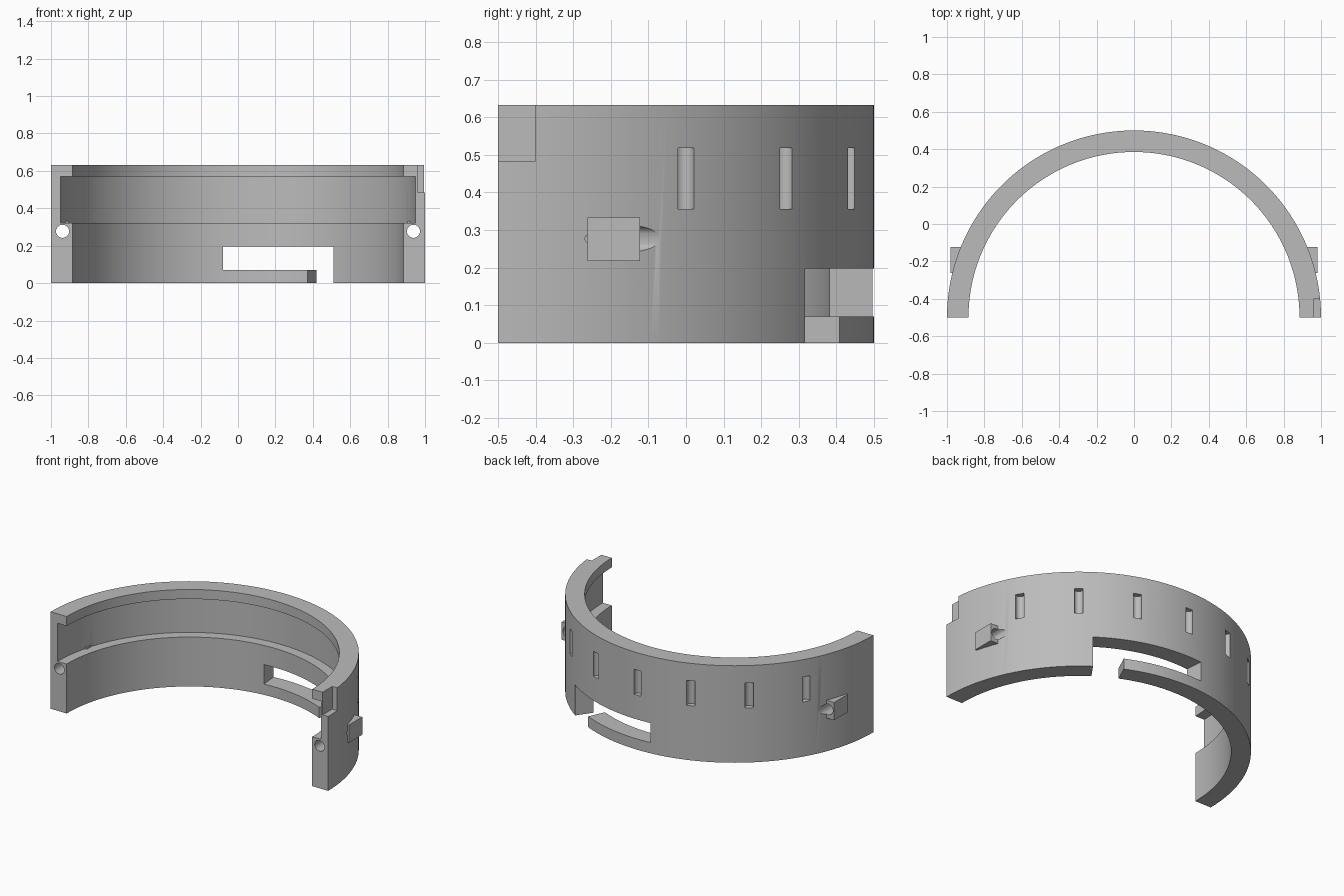
import bpy
import bmesh
from math import sin, cos, radians
from mathutils import Matrix, Vector

if "Cube" in bpy.data.objects:
    bpy.data.objects.remove(bpy.data.objects["Cube"], do_unlink=True)

CENTRE_Y = -0.5
R_OUT, R_IN, R_GROOVE = 1.0, 0.885, 0.95
HEIGHT = 0.632

grey = bpy.data.materials.new("plain grey")
grey.use_nodes = True
grey.diffuse_color = (0.5, 0.5, 0.5, 1)
grey.node_tree.nodes["Principled BSDF"].inputs["Base Color"].default_value = (0.5, 0.5, 0.5, 1)


def make_object(name, bm):
    bmesh.ops.recalc_face_normals(bm, faces=bm.faces[:])
    mesh = bpy.data.meshes.new(name)
    bm.to_mesh(mesh)
    bm.free()
    mesh.materials.append(grey)
    obj = bpy.data.objects.new(name, mesh)
    bpy.context.collection.objects.link(obj)
    return obj


def sweep(name, profile, start, end, steps):
    """Turn a closed (radius, z) profile about the ring axis; angles run from +y towards +x."""
    bm = bmesh.new()
    rings = []
    for i in range(steps + 1):
        a = radians(start + (end - start) * i / steps)
        rings.append([bm.verts.new((r * sin(a), CENTRE_Y + r * cos(a), z)) for r, z in profile])
    n = len(profile)
    for one, two in zip(rings, rings[1:]):
        for j in range(n):
            k = (j + 1) % n
            bm.faces.new((one[j], one[k], two[k], two[j]))
    bm.faces.new(rings[0])
    bm.faces.new(rings[-1][::-1])
    return make_object(name, bm)


def sector(name, z0, z1, start, end):
    return sweep(name, [(0.8, z0), (1.1, z0), (1.1, z1), (0.8, z1)], start, end, 16)


def add_box(bm, low, high):
    low, high = Vector(low), Vector(high)
    size = Matrix.Diagonal((*(high - low), 1))
    bmesh.ops.create_cube(bm, size=1, matrix=Matrix.Translation((low + high) / 2) @ size)


def add_cylinder(bm, radius, depth, matrix):
    bmesh.ops.create_cone(bm, cap_ends=True, segments=32, radius1=radius,
                          radius2=radius, depth=depth, matrix=matrix)


def combine(target, other, operation):
    mod = target.modifiers.new(operation, "BOOLEAN")
    mod.operation = operation
    mod.solver = "EXACT"
    mod.object = other
    bpy.context.view_layer.objects.active = target
    bpy.ops.object.modifier_apply(modifier=mod.name)
    bpy.data.objects.remove(other, do_unlink=True)


# Half ring with a wide groove around its inside
section = [(R_IN, 0), (R_OUT, 0), (R_OUT, HEIGHT), (R_IN, HEIGHT),
           (R_IN, 0.57), (R_GROOVE, 0.57), (R_GROOVE, 0.322), (R_IN, 0.322)]
ring = sweep("half_ring", section, -90, 90, 128)

# Square lugs on both sides
bm = bmesh.new()
for side in (-1, 1):
    xs = sorted((side * 0.905, side * 0.982))
    add_box(bm, (xs[0], -0.262, 0.217), (xs[1], -0.123, 0.333))
combine(ring, make_object("side_lugs", bm), "UNION")

# Pin holes running front to back through the ends and lugs
bm = bmesh.new()
for side in (-1, 1):
    add_cylinder(bm, 0.035, 1.0, Matrix.Translation((side * 0.938, -0.4, 0.277))
                 @ Matrix.Rotation(radians(90), 4, "X"))
combine(ring, make_object("pin_holes", bm), "DIFFERENCE")

# Seven shallow rounded slots around the outside
bm = bmesh.new()
for step in range(-3, 4):
    a = radians(step * 20)
    spot = Vector((0.992 * sin(a), CENTRE_Y + 0.992 * cos(a), 0.437))
    add_cylinder(bm, 0.026, 0.163, Matrix.Translation(spot))
combine(ring, make_object("outer_slots", bm), "DIFFERENCE")

# Long window, and the gap that leaves a tongue beneath it
combine(ring, sector("window", 0.07, 0.197, -5.2, 35.2), "DIFFERENCE")
combine(ring, sector("tongue_gap", -0.1, 0.12, 24.8, 35.2), "DIFFERENCE")

# Corner notch at the top of one end
bm = bmesh.new()
add_box(bm, (0.96, -0.6, 0.484), (1.1, -0.4, 0.8))
combine(ring, make_object("corner_notch", bm), "DIFFERENCE")

# Smooth curved walls, crisp edges
bpy.ops.object.select_all(action="DESELECT")
ring.select_set(True)
bpy.context.view_layer.objects.active = ring
bpy.ops.object.shade_smooth_by_angle(angle=radians(30))
